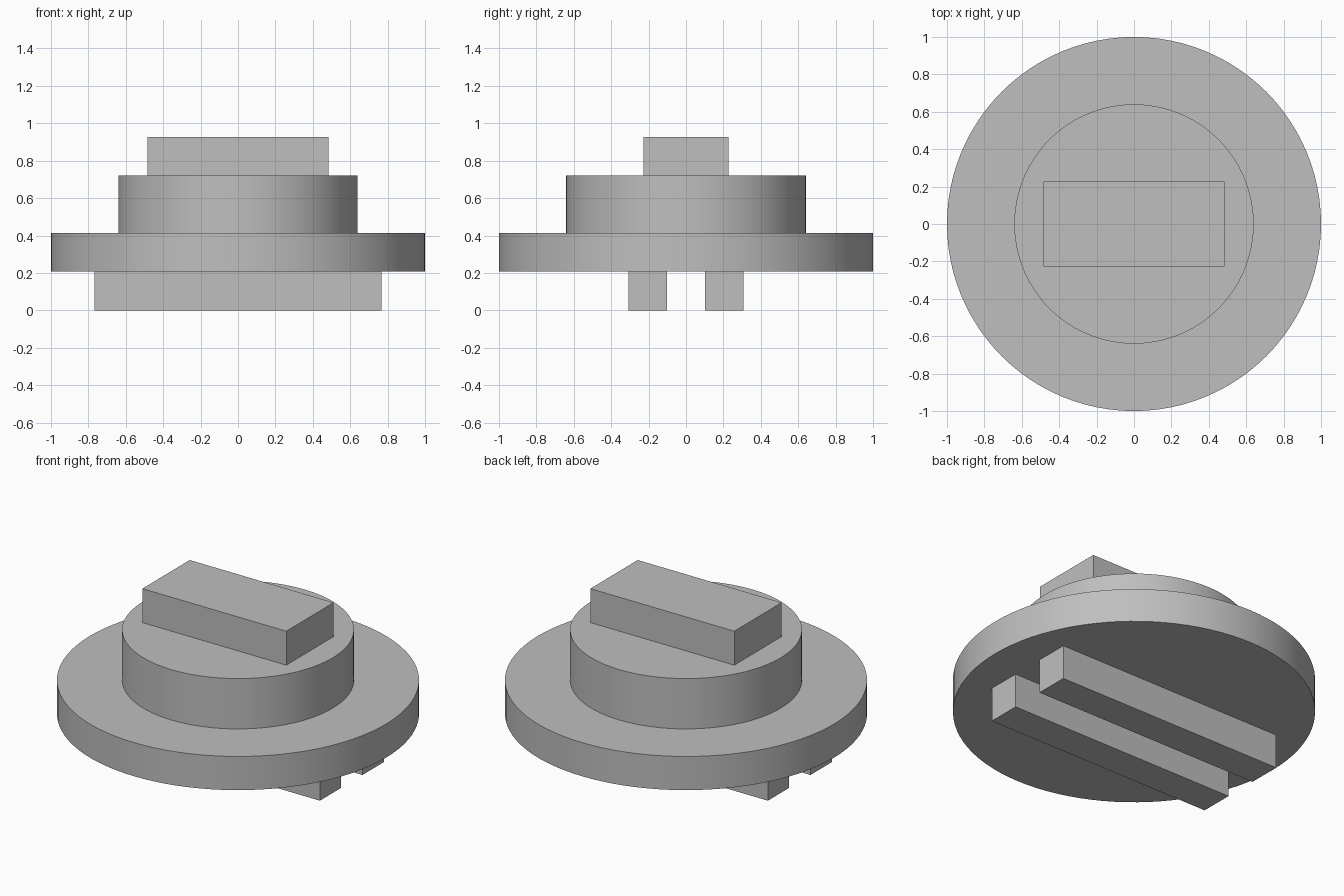
import bpy

default = bpy.data.objects.get("Cube")
if default:
    bpy.data.objects.remove(default, do_unlink=True)

# Single grey material
GREY = (0.52, 0.52, 0.52, 1.0)
grey = bpy.data.materials.new("plain_grey")
grey.use_nodes = True
grey.diffuse_color = GREY
grey.node_tree.nodes["Principled BSDF"].inputs["Base Color"].default_value = GREY


def finish(name):
    obj = bpy.context.object
    obj.name = obj.data.name = name
    obj.data.materials.append(grey)
    return obj


def disc(name, radius, bottom, top):
    bpy.ops.mesh.primitive_cylinder_add(
        vertices=96, radius=radius, depth=top - bottom,
        location=(0, 0, (bottom + top) / 2))
    bpy.ops.object.shade_smooth_by_angle()
    return finish(name)


def block(name, length, width, bottom, top, y=0):
    bpy.ops.mesh.primitive_cube_add(size=1, location=(0, y, (bottom + top) / 2))
    obj = finish(name)
    obj.scale = (length, width, top - bottom)
    bpy.ops.object.transform_apply(location=False, rotation=False, scale=True)
    return obj


# Stacked round body
disc("flange", 1.0, 0.208, 0.413)
disc("hub", 0.64, 0.413, 0.72)

# Grip bar on top
block("grip_bar", 0.97, 0.456, 0.72, 0.927)

# Pair of rails underneath
for side, name in ((-1, "front_rail"), (1, "back_rail")):
    block(name, 1.535, 0.205, 0, 0.208, side * 0.205)
